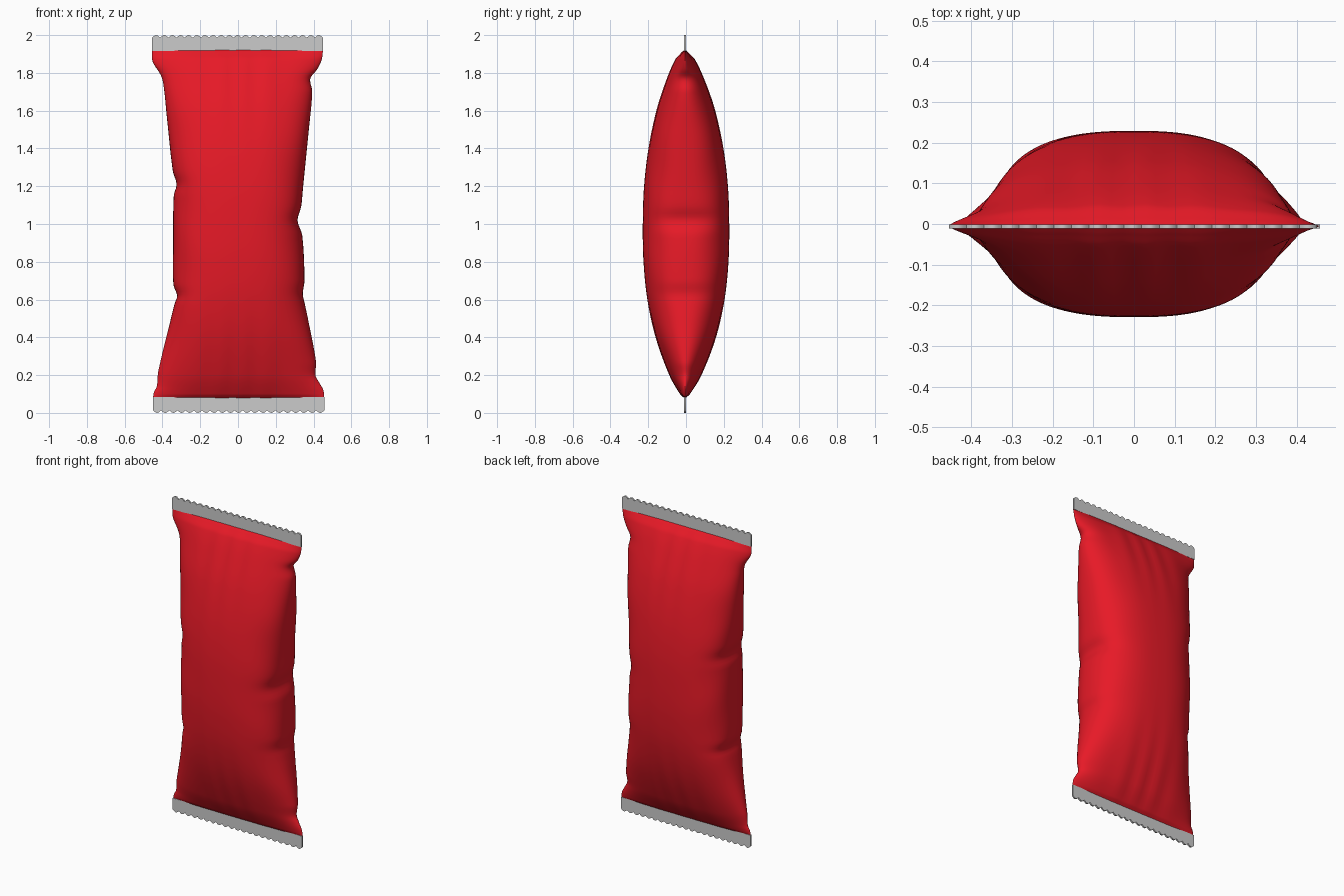
import bpy, bmesh, math

if "Cube" in bpy.data.objects:
    bpy.data.objects.remove(bpy.data.objects["Cube"])

def curve(points, z):
    # Smooth Hermite interpolation through (z, value) pairs
    n = len(points)
    slope = lambda a, b: (points[b][1] - points[a][1]) / (points[b][0] - points[a][0])
    i = 0
    while i < n - 2 and z > points[i + 1][0]:
        i += 1
    (z0, v0), (z1, v1) = points[i], points[i + 1]
    m0 = slope(max(i - 1, 0), i + 1)
    m1 = slope(i, min(i + 2, n - 1))
    h = z1 - z0
    t = min(max((z - z0) / h, 0), 1)
    return (v0 * (2*t**3 - 3*t**2 + 1) + m0 * h * (t**3 - 2*t**2 + t)
            + v1 * (3*t**2 - 2*t**3) + m1 * h * (t**3 - t**2))

# Crumpled left and right outlines, the smooth outline behind them, half depth
LEFT = [(.08, .45), (.11, .445), (.14, .43), (.22, .422), (.5, .355), (.58, .335), (.62, .322),
        (.68, .342), (.9, .343), (1.15, .34), (1.21, .325), (1.28, .345), (1.55, .375),
        (1.74, .395), (1.79, .41), (1.86, .452), (1.92, .455)]
RIGHT = [(.08, .455), (.12, .452), (.16, .43), (.2, .41), (.27, .413), (.5, .37), (.58, .353),
         (.63, .343), (.7, .352), (.94, .34), (1.02, .315), (1.09, .334), (1.2, .345),
         (1.5, .375), (1.7, .393), (1.77, .383), (1.82, .42), (1.87, .443), (1.92, .45)]
BASE = [(.08, .44), (.5, .365), (1.0, .342), (1.5, .375), (1.92, .44)]
DEPTH = [(.08, .005), (.1, .025), (.2, .082), (.4, .158), (.6, .204), (.8, .225), (1.0, .229),
         (1.2, .222), (1.4, .198), (1.6, .154), (1.75, .103), (1.87, .05), (1.905, .02), (1.92, .005)]

def make_object(name, bm, color=None):
    bmesh.ops.recalc_face_normals(bm, faces=bm.faces)
    me = bpy.data.meshes.new(name)
    bm.to_mesh(me)
    bm.free()
    ob = bpy.data.objects.new(name, me)
    bpy.context.collection.objects.link(ob)
    if color:
        mat = bpy.data.materials.new(name + "_color")
        mat.diffuse_color = color
        mat.use_nodes = True
        mat.node_tree.nodes["Principled BSDF"].inputs["Base Color"].default_value = mat.diffuse_color
        me.materials.append(mat)
    bpy.ops.object.select_all(action='DESELECT')
    ob.select_set(True)
    bpy.context.view_layer.objects.active = ob
    bpy.ops.object.shade_smooth_by_angle(angle=math.radians(50))
    return ob

# Inflated wrapper body, lofted from lens-shaped rings
bm = bmesh.new()
rings, N, M = [], 96, 150
for j in range(M + 1):
    z = 1.0 - .92 * math.cos(math.pi * j / M)
    d, base = curve(DEPTH, z), curve(BASE, z)
    end = (abs(z - 1) / .92) ** 4
    q = .40 + .25 * end
    ring = []
    for i in range(N):
        a = 2 * math.pi * i / N
        u = math.cos(a)
        side = curve(RIGHT if u > 0 else LEFT, z)
        x = u * base + math.copysign(abs(u) ** 5, u) * (side - base)
        y = d * max(0, 1 - abs(u) ** 2.6) ** q
        # gathered pleats towards the seals, soft dents along the sides
        y *= 1 + .07 * end * (1 - u * u) * math.sin(38 * x + 2 * math.sin(9 * x))
        y *= 1 + .04 * (1 - end) * abs(u) ** 4 * math.sin(17 * z + 2 * u)
        ring.append(bm.verts.new((x, math.copysign(y, math.sin(a)) - .006 * end, z)))
    rings.append(ring)
for lo, hi in zip(rings, rings[1:]):
    for i in range(N):
        k = (i + 1) % N
        bm.faces.new((lo[i], lo[k], hi[k], hi[i]))
bm.faces.new(rings[0])
bm.faces.new(rings[-1])
make_object("wrapper_body", bm, (.8, .01, .02, 1))

# Flat crimped end seals with a scalloped outer edge
def seal(name, z_in, z_out, x0, x1, teeth=21, steps=6):
    bm = bmesh.new()
    direction = math.copysign(1, z_out - z_in)
    rows = []
    count = teeth * steps
    for i in range(count + 1):
        x = x0 + (x1 - x0) * i / count
        notch = .014 * (1 - abs(math.sin(math.pi * i / steps)))
        half = .005
        tip = z_out - direction * notch
        rows.append([bm.verts.new((x, -.006 + s * half, z))
                     for s, z in ((-1, z_in), (-1, tip), (1, tip), (1, z_in))])
    for a, b in zip(rows, rows[1:]):
        for k in range(4):
            bm.faces.new((a[k], a[(k + 1) % 4], b[(k + 1) % 4], b[k]))
    bm.faces.new(rows[0])
    bm.faces.new(rows[-1])
    make_object(name, bm)

seal("top_seal", 1.915, 2.0, -.455, .45)
seal("bottom_seal", .085, 0.0, -.45, .457)
